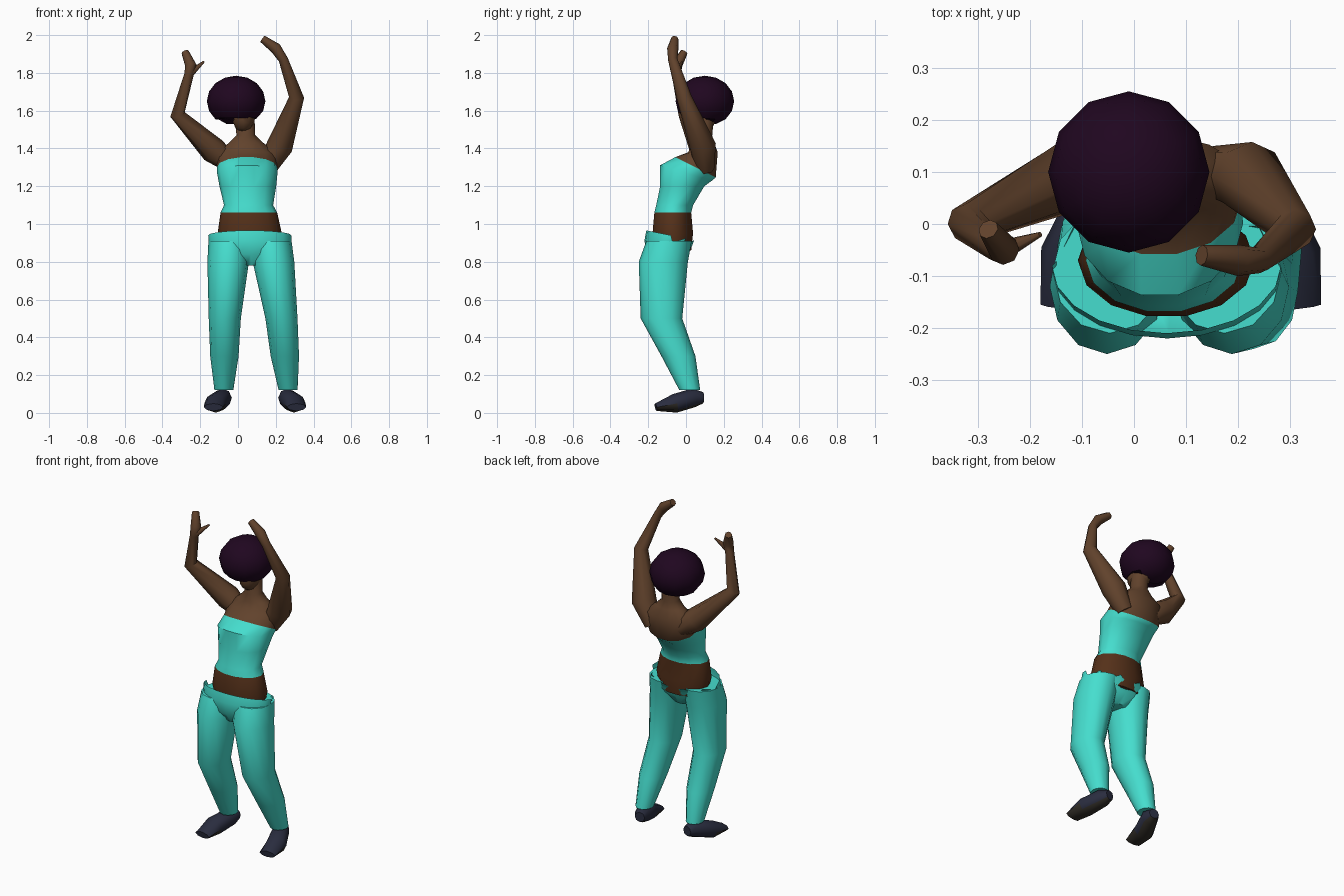
import bpy, bmesh, math
from mathutils import Vector

if "Cube" in bpy.data.objects:
    bpy.data.objects.remove(bpy.data.objects["Cube"])


def material(name, red, green, blue):
    mat = bpy.data.materials.new(name)
    mat.use_nodes = True
    mat.diffuse_color = (red, green, blue, 1)
    shader = mat.node_tree.nodes["Principled BSDF"]
    shader.inputs["Base Color"].default_value = mat.diffuse_color
    return mat


TEAL = material("teal cloth", 0.06, 0.73, 0.62)
SKIN = material("brown skin", 0.12, 0.055, 0.025)
HIPS = material("dark brown hips", 0.09, 0.03, 0.01)
HAIR = material("dark plum hair", 0.014, 0.002, 0.014)
SHOE = material("navy shoe", 0.023, 0.026, 0.05)
SOLE = material("dark sole", 0.03, 0.026, 0.02)


def finish(name, bm, mats, angle=50):
    """Turn a bmesh into a smooth-shaded object that keeps its sharp edges."""
    bmesh.ops.recalc_face_normals(bm, faces=bm.faces)
    mesh = bpy.data.meshes.new(name)
    bm.to_mesh(mesh)
    bm.free()
    for mat in mats:
        mesh.materials.append(mat)
    obj = bpy.data.objects.new(name, mesh)
    bpy.context.collection.objects.link(obj)
    bpy.ops.object.select_all(action="DESELECT")
    obj.select_set(True)
    bpy.context.view_layer.objects.active = obj
    bpy.ops.object.shade_smooth_by_angle(angle=math.radians(angle))
    return obj


def skin_rings(name, rings, mats, band=lambda strip: 0, open_top=False):
    """Join rings of points into a skin; band gives the material of each strip."""
    bm = bmesh.new()
    loops = [[bm.verts.new(point) for point in ring] for ring in rings]
    for strip, (low, high) in enumerate(zip(loops, loops[1:])):
        for k in range(len(low)):
            face = bm.faces.new((low[k - 1], low[k], high[k], high[k - 1]))
            face.material_index = band(strip)
    bm.faces.new(loops[0])
    if not open_top:
        top = bm.faces.new(loops[-1])
        top.material_index = band(len(loops) - 2)
    return finish(name, bm, mats)


def oval(centre, across, along, sides):
    """Points of an ellipse spanned by two half-axis vectors."""
    angles = [math.tau * k / sides for k in range(sides)]
    return [centre + across * math.cos(a) + along * math.sin(a) for a in angles]


def spine(z):
    """The body leans slightly, so its middle shifts with height."""
    return 0.1 - 0.04 * z


def level_ring(y, z, width, depth, slope=0, spread=0, sides=14):
    """Oval around the body's middle; a negative slope lowers the back."""
    centre = Vector((spine(z) + spread, y, z))
    return oval(centre, Vector((width, 0, 0)), Vector((0, depth, depth * slope)), sides)


def tube(name, path, widths, heights, mats, up):
    """Limb that follows a path, with an oval section at each point."""
    centres = [Vector(point) for point in path]
    rings = []
    for i, (centre, width, height) in enumerate(zip(centres, widths, heights)):
        ahead = centres[min(i + 1, len(centres) - 1)] - centres[max(i - 1, 0)]
        side = ahead.cross(Vector(up)).normalized()
        rise = side.cross(ahead).normalized()
        rings.append(oval(centre, side * width, rise * height, sides=8))
    return skin_rings(name, rings, mats)


def ball(name, mat, centre, size, front_trim, back_trim):
    """Rounded mass whose underside is trimmed flat, higher at the front."""
    bm = bmesh.new()
    bmesh.ops.create_uvsphere(bm, u_segments=12, v_segments=8, radius=1)
    for vert in bm.verts:
        vert.co = Vector(c + p * s for c, p, s in zip(centre, vert.co, size))
        trim = front_trim if vert.co.y < centre[1] else back_trim
        vert.co.z = max(vert.co.z, trim)
    finish(name, bm, [mat], angle=35)


# Torso: bare hips, strapless top, bare shoulders and neck
torso = [level_ring(*ring) for ring in (
    (-0.07, 0.86, 0.15, 0.1),
    (-0.07, 0.95, 0.17, 0.11),
    (-0.07, 1.06, 0.15, 0.1),
    (-0.06, 1.1, 0.13, 0.1),
    (-0.02, 1.2, 0.15, 0.12),
    (0, 1.27, 0.16, 0.14, -0.3),
    (0.05, 1.3, 0.16, 0.11, -0.5),
    (0.09, 1.38, 0.16, 0.08),
    (0.09, 1.43, 0.09, 0.06),
    (0.09, 1.47, 0.05, 0.05),
    (0.1, 1.58, 0.05, 0.05))]
skin_rings("torso", torso, [HIPS, TEAL, SKIN],
           lambda strip: 0 if strip < 2 else 1 if strip < 6 else 2)

# Head, and rounded hair that leaves the lower face bare
ball("head", SKIN, (0.03, 0.08, 1.57), (0.06, 0.08, 0.09), 1.49, 1.5)
ball("hair", HAIR, (-0.01, 0.1, 1.65), (0.155, 0.155, 0.135), 1.56, 1.53)

# Raised arms, from inside the shoulder to the fingertips
arms = {
    "right_arm": [(-0.04, 0.1, 1.32), (-0.13, 0.09, 1.39), (-0.32, 0, 1.58),
                  (-0.26, -0.05, 1.79), (-0.25, -0.05, 1.84), (-0.28, -0.01, 1.91)],
    "left_arm": [(0.15, 0.1, 1.29), (0.22, 0.09, 1.41), (0.31, -0.01, 1.67),
                 (0.24, -0.07, 1.87), (0.2, -0.07, 1.93), (0.13, -0.06, 1.98)]}
arm_radii = (0.05, 0.07, 0.04, 0.025, 0.03, 0.02)
for name, path in arms.items():
    tube(name, path, arm_radii, arm_radii, [SKIN], up=(0, 1, 0))
thumb_radii = (0.02, 0.005)
tube("right_thumb", [(-0.25, -0.05, 1.8), (-0.18, -0.02, 1.86)],
     thumb_radii, thumb_radii, [SKIN], up=(0, 1, 0))

# Trouser seat with an open waistband, gathered into folds at the back
seat = [level_ring(*ring, sides=20) for ring in (
    (-0.1, 0.78, 0.07, 0.07),
    (-0.1, 0.84, 0.2, 0.11),
    (-0.09, 0.9, 0.22, 0.13, -0.1),
    (-0.08, 0.94, 0.22, 0.13, -0.2))]
for ring, drop in zip(seat[-2:], (0, 0.03)):
    for point in ring[1:10:2]:
        point.y -= 0.03
        point.z -= drop
skin_rings("trouser_seat", seat, [TEAL], open_top=True)

# Trouser legs bent at the knee, and shoes with the toes turned out
for name, side in (("right", -1), ("left", 1)):
    leg = [level_ring(y, z, width, depth, spread=side * spread, sides=12)
           for spread, y, z, width, depth in (
               (0.11, -0.09, 0.91, 0.11, 0.12),
               (0.12, -0.12, 0.8, 0.11, 0.13),
               (0.15, -0.13, 0.5, 0.085, 0.11),
               (0.16, -0.04, 0.3, 0.075, 0.09),
               (0.17, 0.02, 0.12, 0.05, 0.055))]
    skin_rings(name + "_trouser_leg", leg, [TEAL])

    path = [(0.09 + side * spread, y, z) for spread, y, z in (
        (0.16, 0.09, 0.08), (0.17, 0.04, 0.08), (0.21, -0.06, 0.05), (0.22, -0.16, 0.03))]
    shoe = tube(name + "_shoe", path, (0.03, 0.05, 0.06, 0.05), (0.03, 0.05, 0.05, 0.02),
                [SHOE, SOLE], up=(0, 0, 1))
    for face in shoe.data.polygons:
        face.material_index = int(face.normal.z < -0.5)
